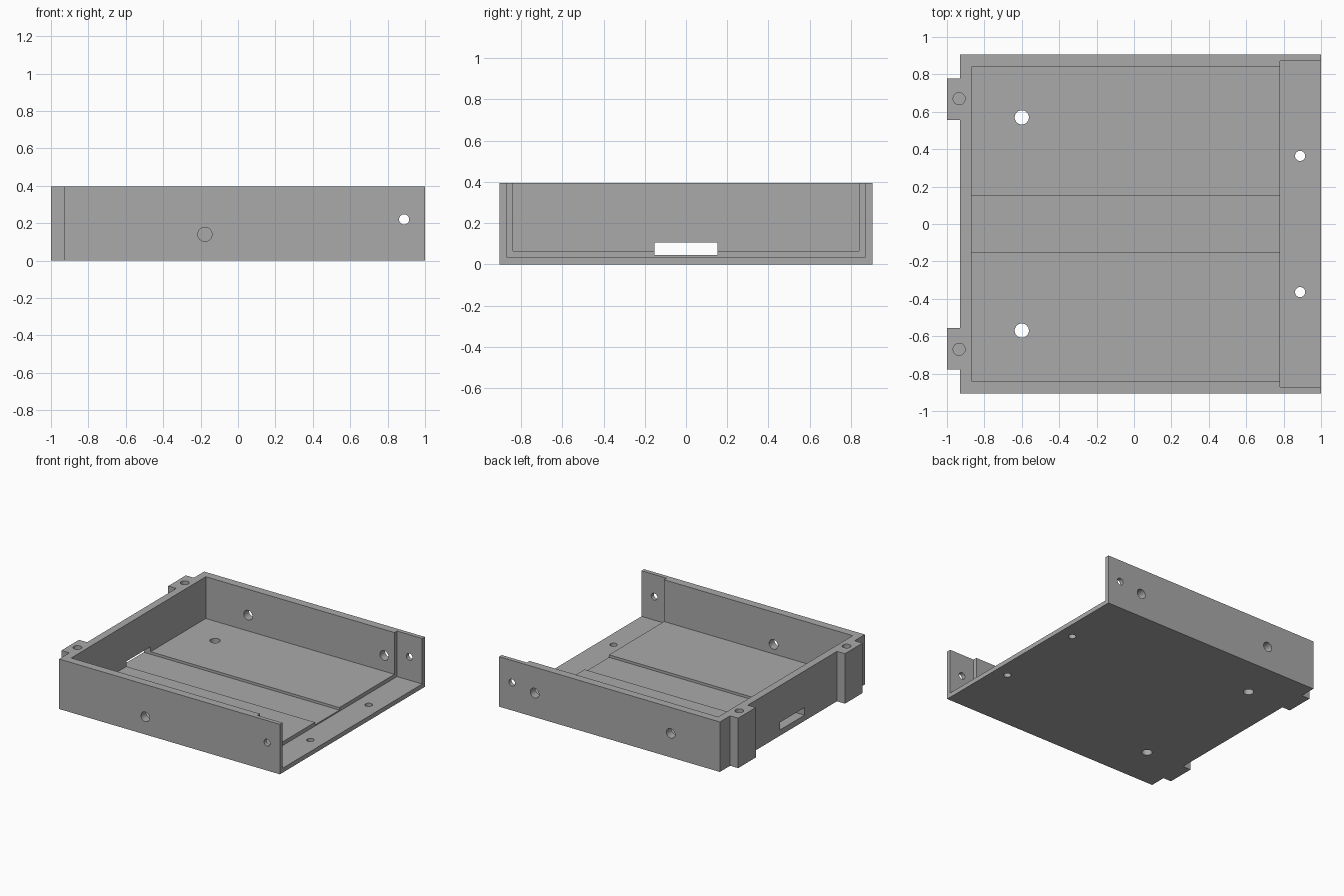
import bpy
import bmesh
import math
from mathutils import Matrix, Vector

cube = bpy.data.objects.get("Cube")
if cube:
    bpy.data.objects.remove(cube, do_unlink=True)

HEIGHT = 0.395
HALF_WIDTH = 0.905

grey = bpy.data.materials.new("plain grey")
grey.use_nodes = True
colour = (0.4, 0.4, 0.4, 1)
grey.diffuse_color = colour
grey.node_tree.nodes["Principled BSDF"].inputs["Base Color"].default_value = colour


def make_object(name, bm):
    bmesh.ops.recalc_face_normals(bm, faces=bm.faces)
    mesh = bpy.data.meshes.new(name)
    bm.to_mesh(mesh)
    bm.free()
    mesh.materials.append(grey)
    obj = bpy.data.objects.new(name, mesh)
    bpy.context.collection.objects.link(obj)
    return obj


def cut(name, bm):
    """Subtract a shape from the tray, then discard the cutter."""
    cutter = make_object(name, bm)
    cutter.hide_render = True
    mod = tray.modifiers.new(name, 'BOOLEAN')
    mod.operation = 'DIFFERENCE'
    mod.solver = 'EXACT'
    mod.object = cutter
    bpy.context.view_layer.objects.active = tray
    bpy.ops.object.modifier_apply(modifier=name)
    bpy.data.objects.remove(cutter, do_unlink=True)


def cut_box(name, low, high):
    low, high = Vector(low), Vector(high)
    bm = bmesh.new()
    bmesh.ops.create_cube(bm, size=1, matrix=Matrix.Translation((low + high) / 2)
                          @ Matrix.Diagonal((high - low).to_4d()))
    cut(name, bm)


def cut_hole(name, centre, radius, depth, axis='Z'):
    bm = bmesh.new()
    turn = Matrix.Rotation(math.pi / 2, 4, 'X') if axis == 'Y' else Matrix()
    bmesh.ops.create_cone(bm, cap_ends=True, segments=40, radius1=radius, radius2=radius,
                          depth=depth, matrix=Matrix.Translation(centre) @ turn)
    cut(name, bm)


# Tray block with two mounting tabs on one end
half = [(1, HALF_WIDTH), (-0.93, HALF_WIDTH), (-0.93, 0.777),
        (-1, 0.777), (-1, 0.557), (-0.93, 0.557)]
outline = half + [(x, -y) for x, y in reversed(half)]
bm = bmesh.new()
base = bm.faces.new([bm.verts.new((x, y, 0)) for x, y in outline])
top = bmesh.ops.extrude_face_region(bm, geom=[base])
bmesh.ops.translate(bm, vec=(0, 0, HEIGHT),
                    verts=[v for v in top["geom"] if isinstance(v, bmesh.types.BMVert)])
tray = make_object("tray", bm)

# Main cavity, open-end rebate, floor channel and end slot
cut_box("cavity", (-0.87, -0.84, 0.065), (0.85, 0.84, 0.6))
cut_box("rebate", (0.78, -0.872, 0.035), (1.2, 0.872, 0.6))
cut_box("channel", (-0.87, -0.152, 0.045), (0.85, 0.152, 0.2))
cut_box("slot", (-1.2, -0.152, 0.045), (-0.8, 0.152, 0.105))

# Tab, floor and lid screw holes
for side in (-1, 1):
    cut_hole("tab_hole", (-0.935, side * 0.67, HEIGHT), 0.032, 0.4)
    cut_hole("floor_hole", (-0.6, side * 0.57, 0), 0.038, 0.3)
    cut_hole("rebate_hole", (0.888, side * 0.364, 0), 0.027, 0.3)
    cut_hole("wall_screw_hole", (0.888, side * HALF_WIDTH, 0.22), 0.027, 0.3, 'Y')

# Larger holes in the side walls
for x, side, z in ((-0.177, -1, 0.14), (0.69, 1, 0.19), (-0.5, 1, 0.19)):
    cut_hole("wall_hole", (x, side * HALF_WIDTH, z), 0.038, 0.3, 'Y')

# Smooth hole walls, crisp edges elsewhere
bpy.ops.object.select_all(action='DESELECT')
tray.select_set(True)
bpy.context.view_layer.objects.active = tray
bpy.ops.object.shade_smooth_by_angle(angle=math.radians(30))
